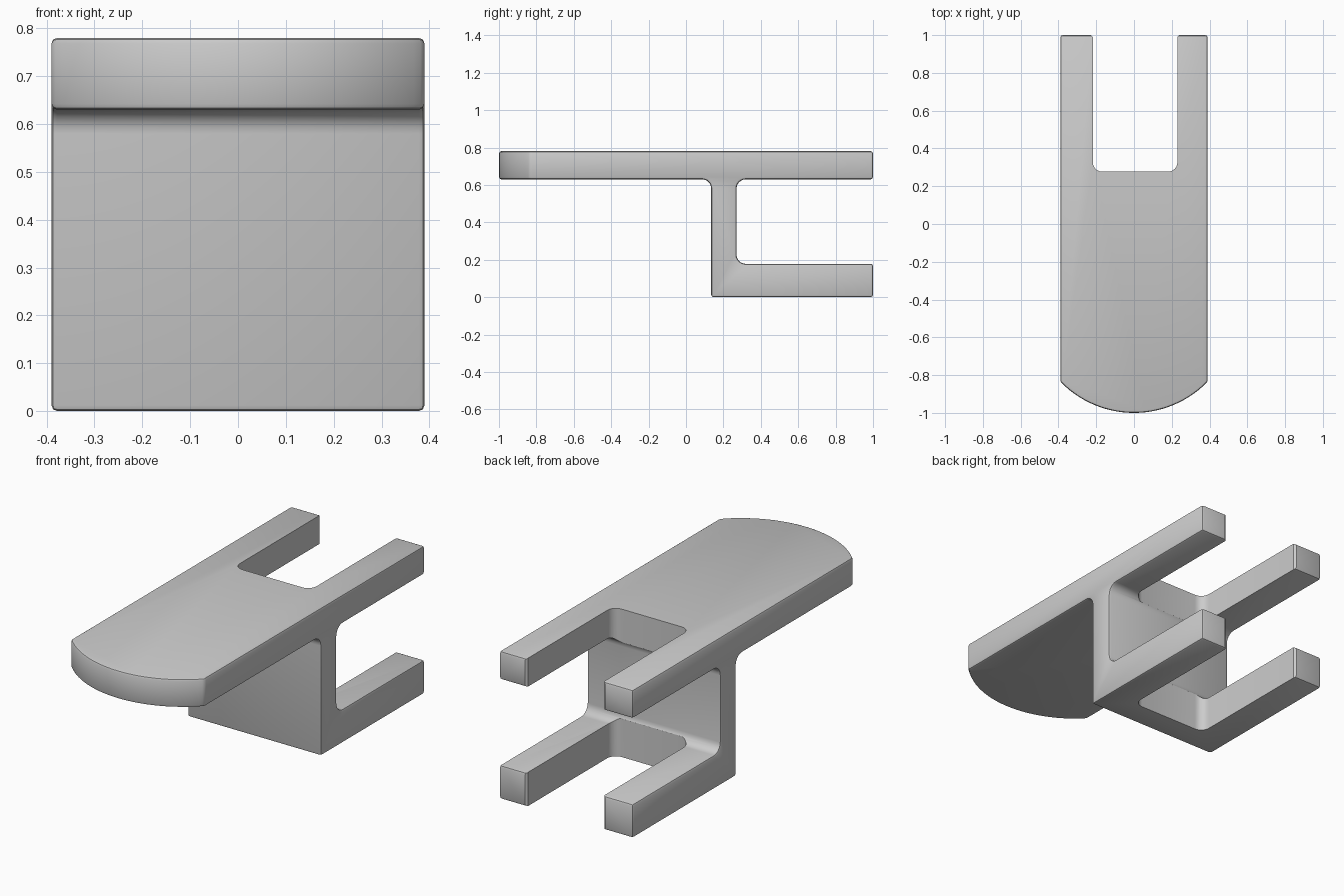
import bpy
import bmesh
from math import radians, sin, cos, asin
from mathutils import Vector

if "Cube" in bpy.data.objects:
    bpy.data.objects.remove(bpy.data.objects["Cube"], do_unlink=True)


def rounded(corners, steps=6):
    """Outline from (a, b, radius) corners, with right-angle fillets."""
    out = []
    for i, (a, b, r) in enumerate(corners):
        p = Vector((a, b))
        if not r:
            out.append(p)
            continue
        u = (Vector(corners[i - 1][:2]) - p).normalized()
        v = (Vector(corners[(i + 1) % len(corners)][:2]) - p).normalized()
        for k in range(steps + 1):
            t = radians(90 * k / steps)
            out.append(p + r * (u * (1 - sin(t)) + v * (1 - cos(t))))
    return out


def prism(name, outline, low, high, place):
    """Extrude an outline between two levels; place(a, b, level) gives xyz."""
    bm = bmesh.new()
    face = bm.faces.new([bm.verts.new(place(p[0], p[1], low)) for p in outline])
    top = bmesh.ops.extrude_face_region(bm, geom=[face])["geom"]
    shift = Vector(place(0, 0, high)) - Vector(place(0, 0, low))
    verts = [g for g in top if isinstance(g, bmesh.types.BMVert)]
    bmesh.ops.translate(bm, vec=shift, verts=verts)
    bmesh.ops.recalc_face_normals(bm, faces=bm.faces)
    mesh = bpy.data.meshes.new(name)
    bm.to_mesh(mesh)
    bm.free()
    obj = bpy.data.objects.new(name, mesh)
    bpy.context.collection.objects.link(obj)
    return obj


def activate(obj):
    bpy.ops.object.select_all(action="DESELECT")
    obj.select_set(True)
    bpy.context.view_layer.objects.active = obj


def combine(obj, tool, operation):
    mod = obj.modifiers.new(operation, "BOOLEAN")
    mod.operation = operation
    mod.solver = "EXACT"
    mod.object = tool
    activate(obj)
    bpy.ops.object.modifier_apply(modifier=mod.name)
    bpy.data.objects.remove(tool, do_unlink=True)


def from_side(a, b, level):
    return (level, a, b)


def from_top(a, b, level):
    return (a, b, level)


# Side outline: long top plate, upright web and lower foot
FILLET = 0.05
LONG = 1.2
side = rounded([
    (-LONG, 0.63, 0), (0.135, 0.63, FILLET), (0.135, 0, 0), (LONG, 0, 0),
    (LONG, 0.178, 0), (0.27, 0.178, FILLET), (0.27, 0.63, FILLET),
    (LONG, 0.63, 0), (LONG, 0.78, 0), (-LONG, 0.78, 0)])
bracket = prism("forked_bracket", side, -0.6, 0.6, from_side)

# Plan outline: straight sides with a bowed front end
HALF, BOW, SEGMENTS = 0.39, 0.165, 28
radius = (HALF ** 2 + BOW ** 2) / (2 * BOW)
sweep = asin(HALF / radius)
plan = [(HALF, 1), (-HALF, 1)]
for k in range(SEGMENTS + 1):
    t = sweep * (2 * k / SEGMENTS - 1)
    plan.append((radius * sin(t), -1 + radius * (1 - cos(t))))
combine(bracket, prism("plan_cutter", plan, -0.2, 1, from_top), "INTERSECT")

# Softened outer edges
bevel = bracket.modifiers.new("edge_softening", "BEVEL")
bevel.width = 0.012
bevel.segments = 2
bevel.limit_method = "ANGLE"
bevel.angle_limit = radians(30)
bevel.use_clamp_overlap = False
activate(bracket)
bpy.ops.object.modifier_apply(modifier=bevel.name)

# Slot that splits the plate and the foot into prongs
slot = rounded([
    (-0.218, 0.277, FILLET), (0.23, 0.277, FILLET), (0.23, 0.99, 0),
    (0.25, 1.01, 0), (0.25, 1.2, 0), (-0.238, 1.2, 0),
    (-0.238, 1.01, 0), (-0.218, 0.99, 0)])
combine(bracket, prism("slot_cutter", slot, -0.2, 1, from_top), "DIFFERENCE")

activate(bracket)
bpy.ops.object.shade_smooth_by_angle(angle=radians(35))
